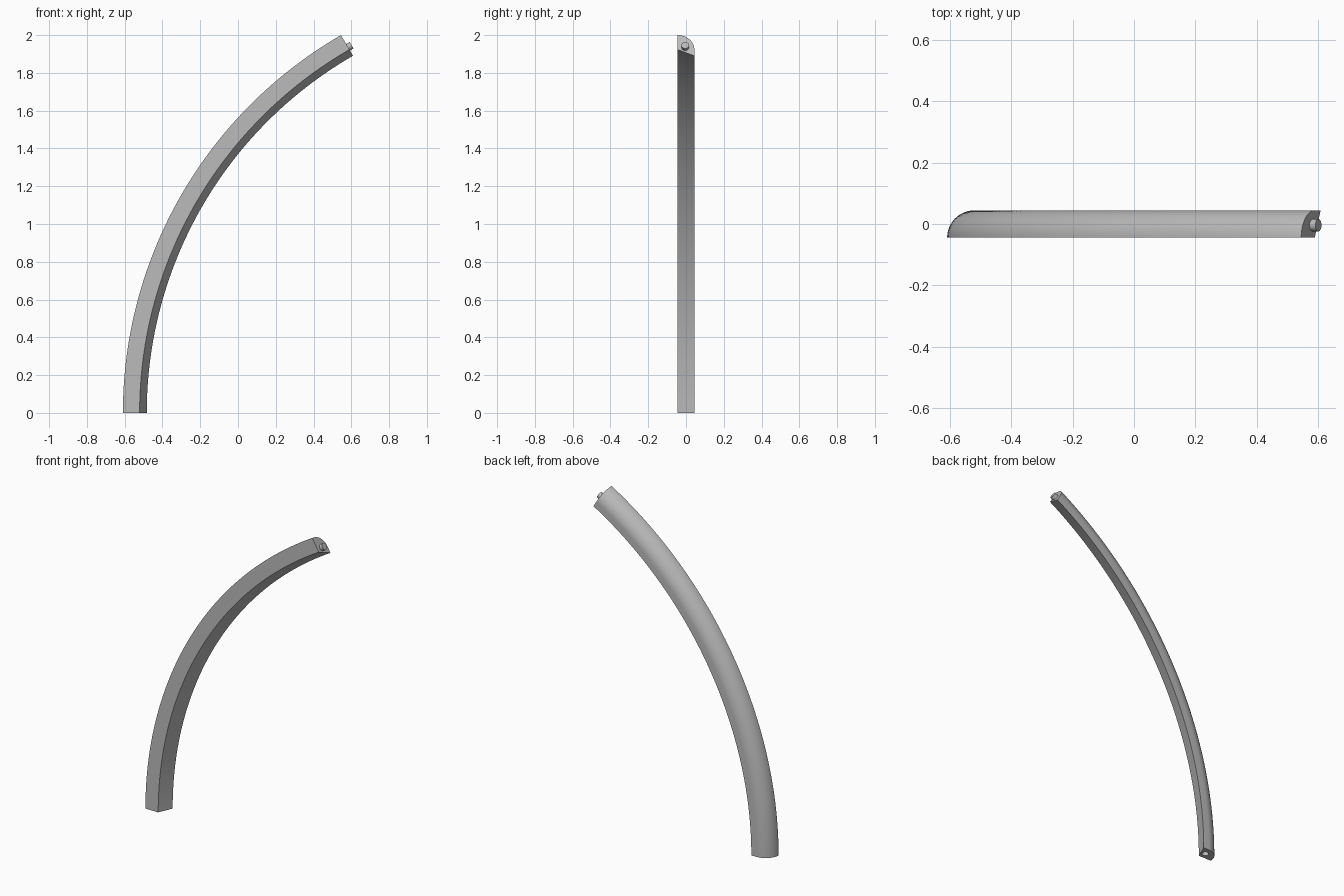
import bpy, bmesh, math
from mathutils import Vector, Matrix

if "Cube" in bpy.data.objects:
    bpy.data.objects.remove(bpy.data.objects["Cube"])

CX, SWEEP, STEPS = 1.70, math.radians(60), 64   # arc centre on z=0, sweep angle
R_OUT, R_MID, R_IN, HALF = 2.3094, 2.221, 2.183, 0.0443
R_PEG, PEG = 2.235, 0.02                        # peg position and radius

grey = bpy.data.materials.new("light grey")
grey.diffuse_color = (0.5, 0.5, 0.5, 1)
grey.use_nodes = True
grey.node_tree.nodes["Principled BSDF"].inputs["Base Color"].default_value = grey.diffuse_color


def make(name, bm):
    bmesh.ops.recalc_face_normals(bm, faces=bm.faces)
    me = bpy.data.meshes.new(name)
    bm.to_mesh(me)
    bm.free()
    me.materials.append(grey)
    ob = bpy.data.objects.new(name, me)
    bpy.context.collection.objects.link(ob)
    return ob


def smooth(ob):
    bpy.ops.object.select_all(action='DESELECT')
    ob.select_set(True)
    bpy.context.view_layer.objects.active = ob
    bpy.ops.object.shade_smooth_by_angle(angle=math.radians(30))


def at(r, y, a):
    return Vector((CX - r * math.cos(a), y, r * math.sin(a)))


def cylinder(name, a, depth_in, depth_out, y=0.0):
    """Round rod along the arc's tangent at angle a."""
    bm = bmesh.new()
    tangent = Vector((math.sin(a), 0, math.cos(a)))
    length = depth_in + depth_out
    centre = at(R_PEG, y, a) + tangent * (depth_out - depth_in) / 2
    m = Matrix.Translation(centre) @ Matrix.Rotation(a, 4, 'Y')
    bmesh.ops.create_cone(bm, cap_ends=True, segments=32, radius1=PEG,
                          radius2=PEG, depth=length, matrix=m)
    return make(name, bm)


# Moulding profile: flat front, slanted inside, short flat back, quarter round
profile = [(R_MID, -HALF), (R_IN, HALF)]
for i in range(17):
    t = math.pi / 2 * (1 - i / 16)
    profile.append((R_MID + (R_OUT - R_MID) * math.cos(t),
                    -HALF + 2 * HALF * math.sin(t)))

# Curved moulding swept round the arc
bm = bmesh.new()
rings = [[bm.verts.new(at(r, y, SWEEP * s / STEPS)) for r, y in profile]
         for s in range(STEPS + 1)]
n = len(profile)
for a, b in zip(rings, rings[1:]):
    for i in range(n):
        j = (i + 1) % n
        bm.faces.new((a[i], a[j], b[j], b[i]))
bm.faces.new(rings[0])
bm.faces.new(rings[-1])
moulding = make("curved_moulding", bm)

# Peg socket in the lower end
cutter = cylinder("socket_cutter", 0, 0.05, 0.03, -0.004)
cutter.hide_render = True
mod = moulding.modifiers.new("socket", 'BOOLEAN')
mod.object, mod.operation, mod.solver = cutter, 'DIFFERENCE', 'EXACT'
bpy.context.view_layer.objects.active = moulding
bpy.ops.object.modifier_apply(modifier=mod.name)
bpy.data.objects.remove(cutter)
smooth(moulding)

# Peg on the upper end
smooth(cylinder("end_peg", SWEEP, 0.01, 0.022, -0.004))
